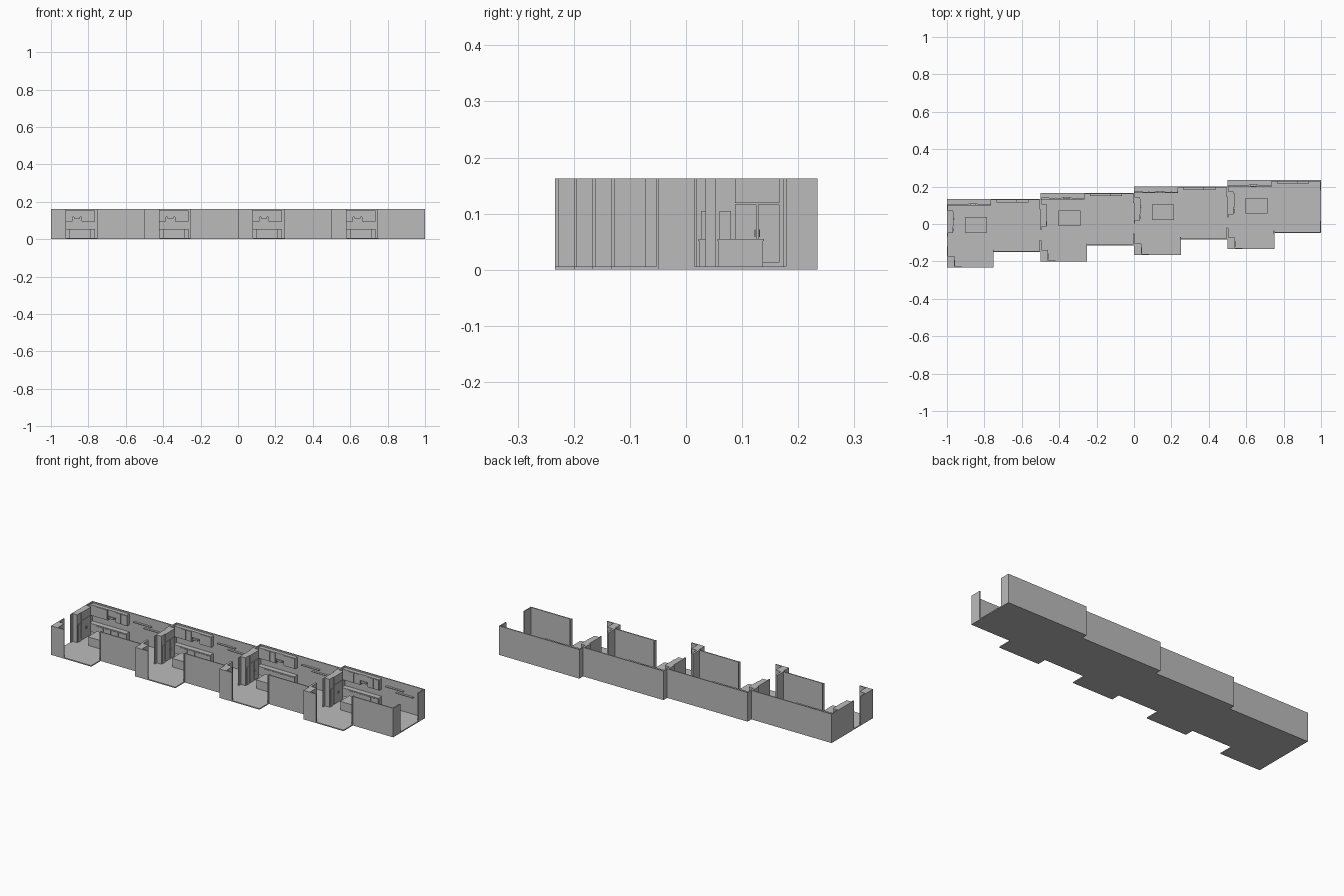
import bpy, bmesh

H = 0.163      # wall height
T = 0.006      # wall thickness
F = 0.006      # floor thickness

grey = bpy.data.materials.new("plain_grey")
grey.diffuse_color = (0.5, 0.5, 0.5, 1)


def build(name, boxes, ox, oy):
    """One object from several boxes (x0, x1, y0, y1, z0, z1) relative to the unit's back left corner."""
    bm = bmesh.new()
    for x0, x1, y0, y1, z0, z1 in boxes:
        vs = bmesh.ops.create_cube(bm, size=1)["verts"]
        for v in vs:
            v.co.x = ox + (x1 if v.co.x > 0 else x0)
            v.co.y = oy + (y1 if v.co.y > 0 else y0)
            v.co.z = z1 if v.co.z > 0 else z0
    me = bpy.data.meshes.new(name)
    bm.to_mesh(me)
    bm.free()
    me.materials.append(grey)
    ob = bpy.data.objects.new(name, me)
    bpy.context.collection.objects.link(ob)


for i in range(4):
    ox, oy = -1 + 0.5 * i, 0.1335 + 0.0335 * i

    def part(name, *boxes):
        build(f"{name}_{i + 1}", boxes, ox, oy)

    # floor with the projecting entrance bay
    part("floor", (0, 0.5, -0.283, 0, 0, F), (0, 0.25, -0.367, -0.283, 0, F))

    # outer walls with open gaps to the neighbouring units
    part("back_wall", (0, 0.5, -T, 0, 0, H))
    part("left_wall", (0, T, -0.199, -T, F, H), (0, T, -0.367, -0.255, 0, H))
    part("front_wall", (0.25, 0.5, -0.283, -0.283 + T, 0, H),
         (0.245, 0.25, -0.287, -0.27, F, H))
    part("entrance_wall", (T, 0.08, -0.367, -0.367 + T, 0, H))
    part("right_wall", (0.5 - T, 0.5, -0.283 + T, -0.219, F, H),
         (0.5 - T, 0.5, -0.056, -T, F, H))

    # entrance cupboard with drawer plates
    part("entrance_cupboard", (T, 0.04, -0.361, -0.305, F, H))
    part("entrance_drawers", *[(0.04, 0.042, -0.358, -0.326, z, z + h)
                               for z, h in ((0.008, 0.008), (0.028, 0.022))])

    # tall cupboards on the left wall
    part("tall_cupboard", (T, 0.033, -0.182, -0.06, F, H))
    part("tall_doors", (0.033, 0.036, -0.147, -0.108, 0.0125, 0.116),
         (0.033, 0.036, -0.106, -0.067, 0.0125, 0.116),
         (0.033, 0.036, -0.147, -0.067, 0.119, H),
         (0.033, 0.036, -0.174, -0.154, F, 0.105))
    part("tall_handles", *[(0.036, 0.039, y, y + 0.002, 0.058, 0.072)
                           for y in (-0.112, -0.104)])

    # kitchen counter along the back wall
    part("counter", (T, 0.235, -0.032, -T, F, 0.05), (T, 0.235, -0.035, -T, 0.05, 0.054))
    part("counter_doors", *[(0.047 + k * 0.047, 0.091 + k * 0.047, -0.0345, -0.032, 0.014, 0.047)
                            for k in range(4)])

    # wall cupboards, hood and their doors
    part("wall_cupboards", (T, 0.115, -0.028, -T, 0.095, 0.155),
         (0.163, 0.235, -0.028, -T, 0.095, 0.155),
         (0.115, 0.163, -0.026, -T, 0.12, 0.155))
    part("wall_cupboard_doors", *[(x, x + 0.033, -0.031, -0.028, 0.097, 0.153)
                                  for x in (0.045, 0.08, 0.165, 0.2)])
    part("hood", (0.122, 0.156, -0.034, -T, 0.11, 0.12))

    # kitchen island
    part("island", (0.098, 0.213, -0.176, -0.097, F, 0.051),
         (0.096, 0.215, -0.178, -0.095, 0.051, 0.055))

    # thin shelves on the back wall
    part("shelves", (0.265, 0.375, -0.018, -T, 0.118, 0.122),
         (0.33, 0.435, -0.018, -T, 0.1, 0.104))
